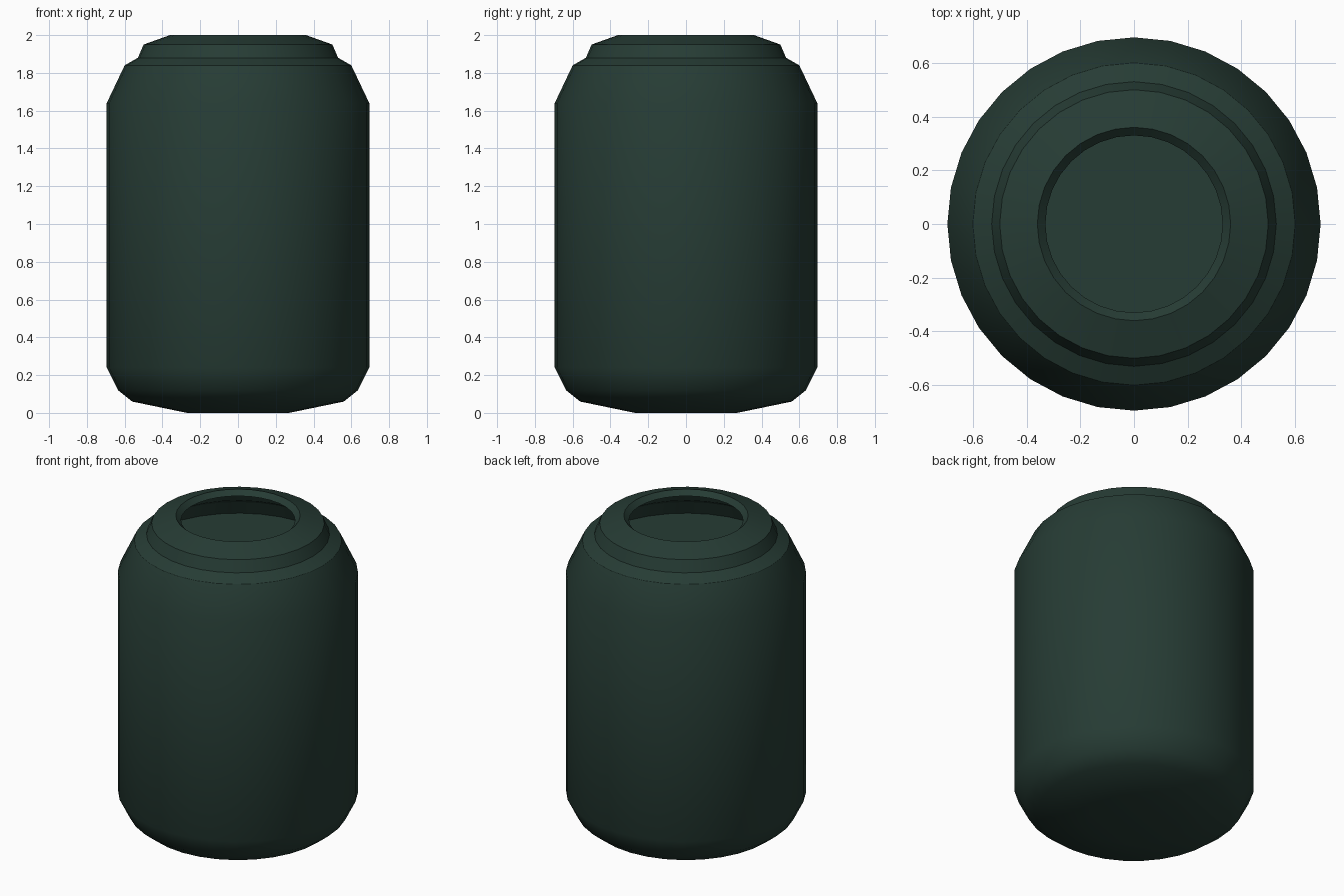
import bpy, bmesh, math

if "Cube" in bpy.data.objects:
    bpy.data.objects.remove(bpy.data.objects["Cube"])

SIDES = 32

green = bpy.data.materials.new("dark green")
green.diffuse_color = (0.0195, 0.045, 0.035, 1)
green.use_nodes = True
green.node_tree.nodes["Principled BSDF"].inputs["Base Color"].default_value = green.diffuse_color

# (radius, height) from underside, up the outside, over the lip and down inside
profile = [(0.27, 0.0), (0.56, 0.06), (0.635, 0.12), (0.695, 0.24),
           (0.695, 1.64), (0.60, 1.84), (0.53, 1.88), (0.50, 1.95),
           (0.36, 2.0), (0.33, 1.97), (0.48, 1.915), (0.505, 1.86),
           (0.57, 1.82), (0.61, 1.73)]


def lathe(name, points, mat):
    bm = bmesh.new()
    rings = []
    for r, z in points:
        rings.append([bm.verts.new((r * math.cos(2 * math.pi * i / SIDES),
                                    r * math.sin(2 * math.pi * i / SIDES), z))
                      for i in range(SIDES)])
    for a, b in zip(rings, rings[1:]):
        for i in range(SIDES):
            j = (i + 1) % SIDES
            bm.faces.new((a[i], a[j], b[j], b[i]))
    # flat underside and inner floor
    bm.faces.new(rings[0][::-1])
    bm.faces.new(rings[-1])
    bmesh.ops.recalc_face_normals(bm, faces=bm.faces[:])
    mesh = bpy.data.meshes.new(name)
    bm.to_mesh(mesh)
    bm.free()
    mesh.materials.append(mat)
    obj = bpy.data.objects.new(name, mesh)
    bpy.context.collection.objects.link(obj)
    bpy.ops.object.select_all(action='DESELECT')
    obj.select_set(True)
    bpy.context.view_layer.objects.active = obj
    bpy.ops.object.shade_smooth_by_angle(angle=math.radians(30))
    return obj


# Jar body with stepped neck and open mouth
lathe("jar", profile, green)
